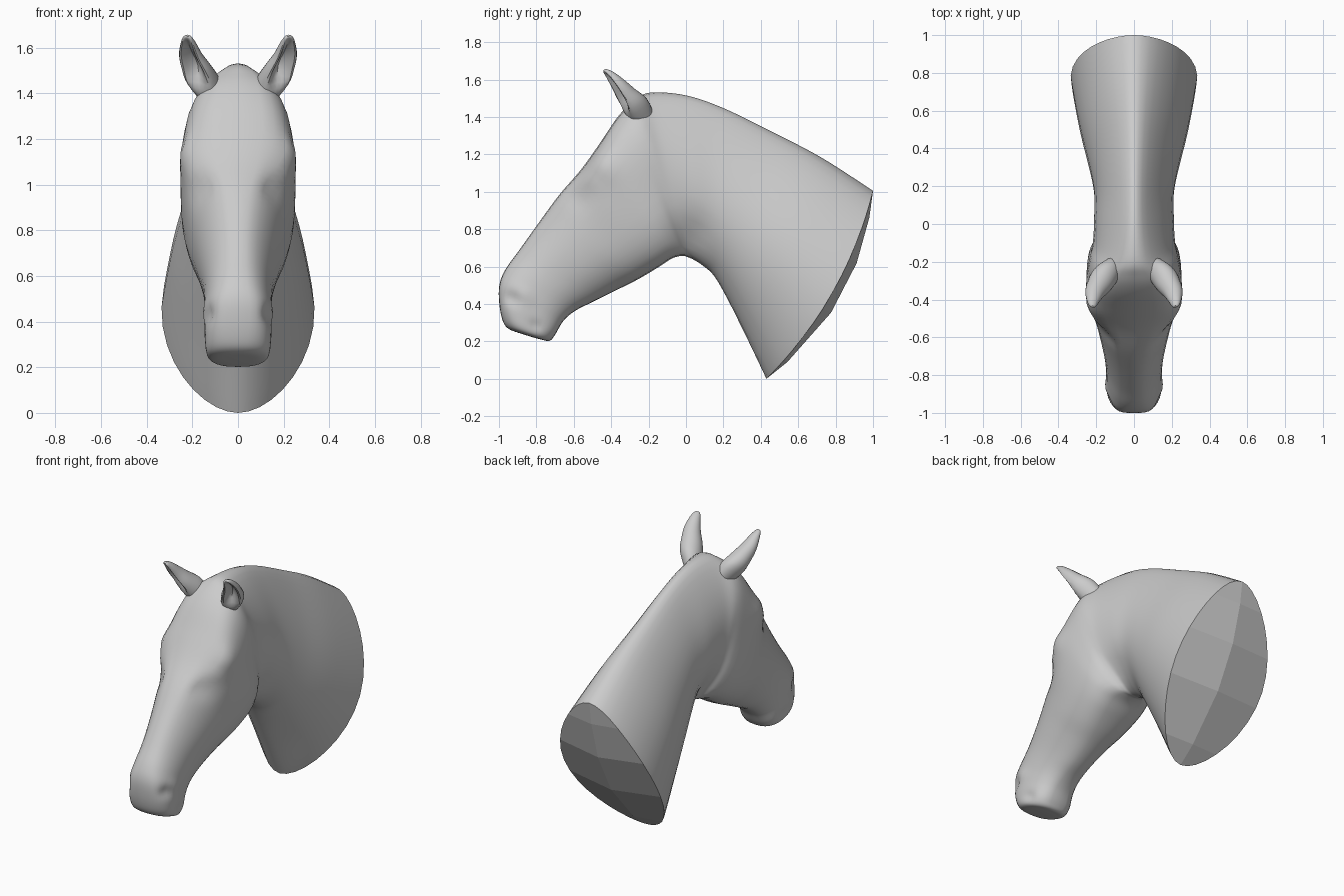
import bpy, bmesh
from math import sin, cos, pi, exp
from mathutils import Vector

if "Cube" in bpy.data.objects:
    bpy.data.objects.remove(bpy.data.objects["Cube"])

# Cross-sections, lips to neck base: top y,z, bottom y,z, upper/middle/lower half width
SECTIONS = [
    (-0.90, 0.247, -0.82, 0.222, 0.03, 0.04, 0.03),
    (-0.95, 0.268, -0.775, 0.210, 0.09, 0.10, 0.08),
    (-0.98, 0.31, -0.73, 0.203, 0.12, 0.135, 0.11),
    (-0.998, 0.40, -0.70, 0.235, 0.13, 0.145, 0.13),
    (-0.998, 0.50, -0.655, 0.31, 0.13, 0.147, 0.12),
    (-0.965, 0.585, -0.59, 0.365, 0.125, 0.147, 0.12),
    (-0.89, 0.69, -0.49, 0.415, 0.125, 0.155, 0.13),
    (-0.79, 0.83, -0.37, 0.475, 0.13, 0.18, 0.155),
    (-0.68, 0.98, -0.26, 0.53, 0.15, 0.21, 0.19),
    (-0.56, 1.12, -0.15, 0.595, 0.21, 0.24, 0.21),
    (-0.46, 1.26, -0.075, 0.643, 0.245, 0.25, 0.21),
    (-0.365, 1.40, -0.02, 0.657, 0.235, 0.24, 0.18),
    (-0.28, 1.485, 0.01, 0.65, 0.22, 0.225, 0.15),
    (-0.19, 1.53, 0.04, 0.637, 0.15, 0.215, 0.14),
    (0.00, 1.515, 0.09, 0.605, 0.115, 0.21, 0.16),
    (0.20, 1.447, 0.15, 0.55, 0.115, 0.21, 0.19),
    (0.45, 1.325, 0.22, 0.43, 0.145, 0.24, 0.23),
    (0.72, 1.185, 0.32, 0.23, 0.20, 0.29, 0.26),
    (1.00, 1.005, 0.43, 0.0, 0.27, 0.335, 0.30),
]
HALF, STEPS = 18, 6
LAST = len(SECTIONS) - 1

# Local bumps and dents on each side: y, z, radius, sideways push
DETAILS = [
    (-0.46, 1.14, 0.085, 0.028),   # brow
    (-0.50, 1.05, 0.030, 0.010),   # eyeball
    (-0.59, 0.98, 0.060, -0.018),  # hollow under the eye
    (-0.93, 0.43, 0.040, -0.020),  # nostril
    (-0.87, 0.45, 0.045, 0.008),   # nostril wing
    (-0.80, 0.285, 0.030, -0.012), # mouth corner
    (-0.10, 0.86, 0.130, 0.010),   # cheek
    (0.06, 0.78, 0.080, -0.015),   # groove behind the jaw
]


def catmull(a, b, c, d, t):
    return [0.5 * (2*q + (r-p)*t + (2*p-5*q+4*r-s)*t*t + (3*q-p-3*r+s)*t**3)
            for p, q, r, s in zip(a, b, c, d)]


def side_point(sec, pos, t, bow):
    """Half width and y,z at fraction t from top to bottom of a section."""
    ty, tz, by, bz, wu, wm, wl = sec
    p = 2.7 - 0.8 * pos / LAST + 1.3 * exp(-((pos - 10) / 2.3)**2)
    p += 0.7 * exp(-((pos - 3.5) / 1.5)**2)
    w = wu*(1-t)*(1-2*t) + wm*4*t*(1-t) + wl*t*(2*t-1)
    x = w * max(0, 1 - abs(2*t-1)**p)**(1/p)
    n = Vector((tz-bz, by-ty)).normalized()
    off = bow * 4*t*(1-t)
    return x, ty + (by-ty)*t + n.x*off, tz + (bz-tz)*t + n.y*off


def bridge(bm, rings):
    for a, b in zip(rings, rings[1:]):
        for i in range(len(a)):
            j = (i+1) % len(a)
            bm.faces.new((a[i], a[j], b[j], b[i]))


def finish(bm, name, flat=0):
    """Make the object; the last `flat` faces stay faceted."""
    bmesh.ops.recalc_face_normals(bm, faces=bm.faces)
    mesh = bpy.data.meshes.new(name)
    bm.to_mesh(mesh)
    bm.free()
    ob = bpy.data.objects.new(name, mesh)
    bpy.context.collection.objects.link(ob)
    bpy.ops.object.select_all(action='DESELECT')
    ob.select_set(True)
    bpy.context.view_layer.objects.active = ob
    bpy.ops.object.shade_smooth_by_angle(angle=0.7)
    for i in range(len(mesh.polygons) - flat, len(mesh.polygons)):
        mesh.polygons[i].use_smooth = False


# Head and neck in one loft that fans round the throat
bm = bmesh.new()
rings = []
ts = [(1 - cos(pi*k/HALF)) / 2 for k in range(HALF+1)]
for n in range(LAST*STEPS + 1):
    pos = n / STEPS
    i = min(int(pos), LAST-1)
    sec = catmull(SECTIONS[max(i-1, 0)], SECTIONS[i], SECTIONS[i+1],
                  SECTIONS[min(i+2, LAST)], pos - i)
    bow = 0.08 * max(0, (pos - LAST + 2) / 2)**2
    half = []
    for t in ts:
        x, y, z = side_point(sec, pos, t, bow)
        if 0.04 < t < 0.95:
            mask = min(1, x / 0.08)
            for dy, dz, r, push in DETAILS:
                x += mask * push * exp(-((y-dy)**2 + (z-dz)**2) / (r*r))
        half.append((x, y, z))
    ring = [bm.verts.new((0 if k in (0, HALF) else x, y, z))
            for k, (x, y, z) in enumerate(half)]
    ring += [bm.verts.new((-x, y, z)) for x, y, z in half[-2:0:-1]]
    rings.append(ring)
bridge(bm, rings)
bm.faces.new(rings[0])

# Faceted, slightly domed cap at the neck base: each side fans to a few ridge points
rim = rings[-1]
KNOTS = [0, 4, 7, 10, 14, HALF]
ridge = {0: rim[0], HALF: rim[HALF]}
for k in KNOTS[1:-1]:
    _, y, z = side_point(SECTIONS[-1], LAST, ts[k], 0.13)
    ridge[k] = bm.verts.new((0, y, z))
flat = 0
for side in (rim[:HALF+1], [rim[0]] + rim[:HALF-1:-1]):
    for a, b in zip(KNOTS, KNOTS[1:]):
        outer = side[a:b+1]
        inner = [ridge[k] for k in (b, a) if ridge[k] not in outer]
        bm.faces.new(outer + inner)
        flat += 1
finish(bm, "head_and_neck", flat)

# Ears: x, y, z of centre, half width, half depth, scoop of the open front
EAR = [
    (0.100, -0.215, 1.37, 0.050, 0.060, 0.0),
    (0.150, -0.270, 1.45, 0.072, 0.078, 0.3),
    (0.183, -0.325, 1.515, 0.067, 0.062, 1.3),
    (0.207, -0.365, 1.57, 0.052, 0.045, 1.4),
    (0.217, -0.405, 1.62, 0.034, 0.028, 1.0),
    (0.220, -0.430, 1.645, 0.020, 0.014, 0.4),
    (0.220, -0.437, 1.653, 0.008, 0.006, 0.0),
]
for side, name in ((1, "left_ear"), (-1, "right_ear")):
    bm = bmesh.new()
    rings = []
    for n in range((len(EAR)-1)*4 + 1):
        i = min(n // 4, len(EAR)-2)
        cx, cy, cz, rx, ry, scoop = catmull(EAR[max(i-1, 0)], EAR[i], EAR[i+1],
                                            EAR[min(i+2, len(EAR)-1)], n/4 - i)
        ring = []
        for k in range(24):
            a = 2*pi*k/24
            u, v = rx*sin(a), ry*cos(a)
            if v < 0:
                v *= 1 - scoop*cos(a)**4
            u, v = u*cos(0.35) - v*sin(0.35), u*sin(0.35) + v*cos(0.35)
            ring.append(bm.verts.new((side*(cx+u), cy + 0.81*v, cz + 0.58*v)))
        rings.append(ring)
    bridge(bm, rings)
    bm.faces.new(rings[0])
    bm.faces.new(rings[-1])
    finish(bm, name)
